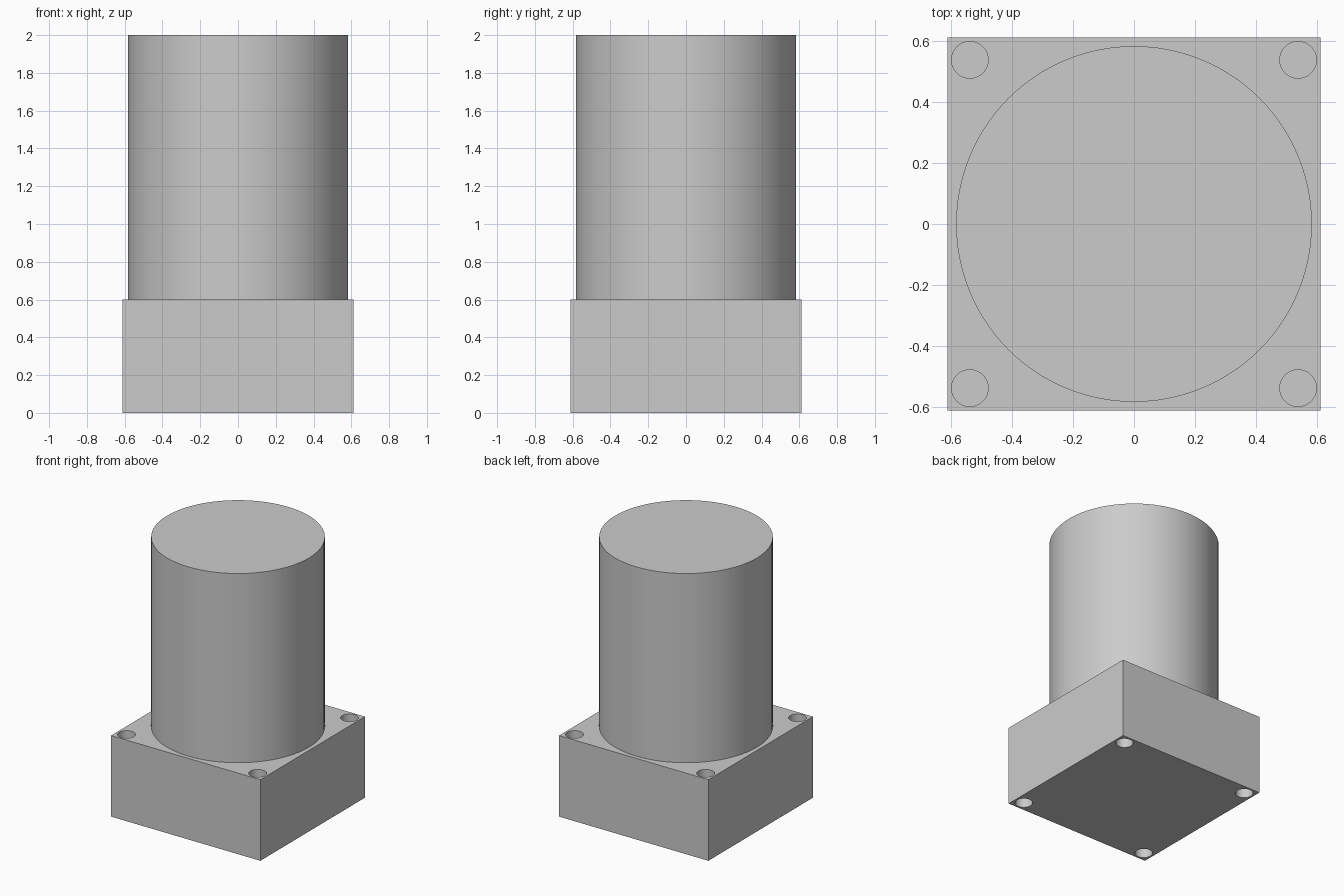
import bpy
import math

if "Cube" in bpy.data.objects:
    bpy.data.objects.remove(bpy.data.objects["Cube"], do_unlink=True)

BLOCK_WIDTH, BLOCK_HEIGHT, TOTAL_HEIGHT = 1.222, 0.6, 2.0
BODY_RADIUS = 0.582
HOLE_RADIUS, HOLE_OFFSET, HOLE_DEPTH = 0.06, 0.537, 0.25

grey = bpy.data.materials.new("plain_grey")
grey.use_nodes = True
colour = (0.6, 0.6, 0.6, 1)
grey.diffuse_color = colour
grey.node_tree.nodes["Principled BSDF"].inputs["Base Color"].default_value = colour


def cylinder(name, radius, low, high, x=0, y=0, sides=96):
    bpy.ops.mesh.primitive_cylinder_add(
        vertices=sides, radius=radius, depth=high - low,
        location=(x, y, (low + high) / 2))
    obj = bpy.context.object
    obj.name = name
    obj.data.materials.append(grey)
    bpy.ops.object.shade_smooth_by_angle(angle=math.radians(30))
    return obj


# Square mounting block
bpy.ops.mesh.primitive_cube_add(size=1, location=(0, 0, BLOCK_HEIGHT / 2))
block = bpy.context.object
block.name = "mounting_block"
block.scale = (BLOCK_WIDTH, BLOCK_WIDTH, BLOCK_HEIGHT)
bpy.ops.object.transform_apply(location=False, rotation=False, scale=True)
block.data.materials.append(grey)

# Blind screw holes in the corners, from above and below
for x in (-HOLE_OFFSET, HOLE_OFFSET):
    for y in (-HOLE_OFFSET, HOLE_OFFSET):
        for side, low, high in (
                ("upper", BLOCK_HEIGHT - HOLE_DEPTH, BLOCK_HEIGHT + 0.1),
                ("lower", -0.1, HOLE_DEPTH)):
            cutter = cylinder(side + "_hole_cutter", HOLE_RADIUS, low, high, x, y, 48)
            cutter.hide_render = True
            cutter.hide_set(True)
            cut = block.modifiers.new(side + "_hole", "BOOLEAN")
            cut.operation = "DIFFERENCE"
            cut.solver = "EXACT"
            cut.object = cutter

# Round body standing on the block
cylinder("round_body", BODY_RADIUS, BLOCK_HEIGHT, TOTAL_HEIGHT)
